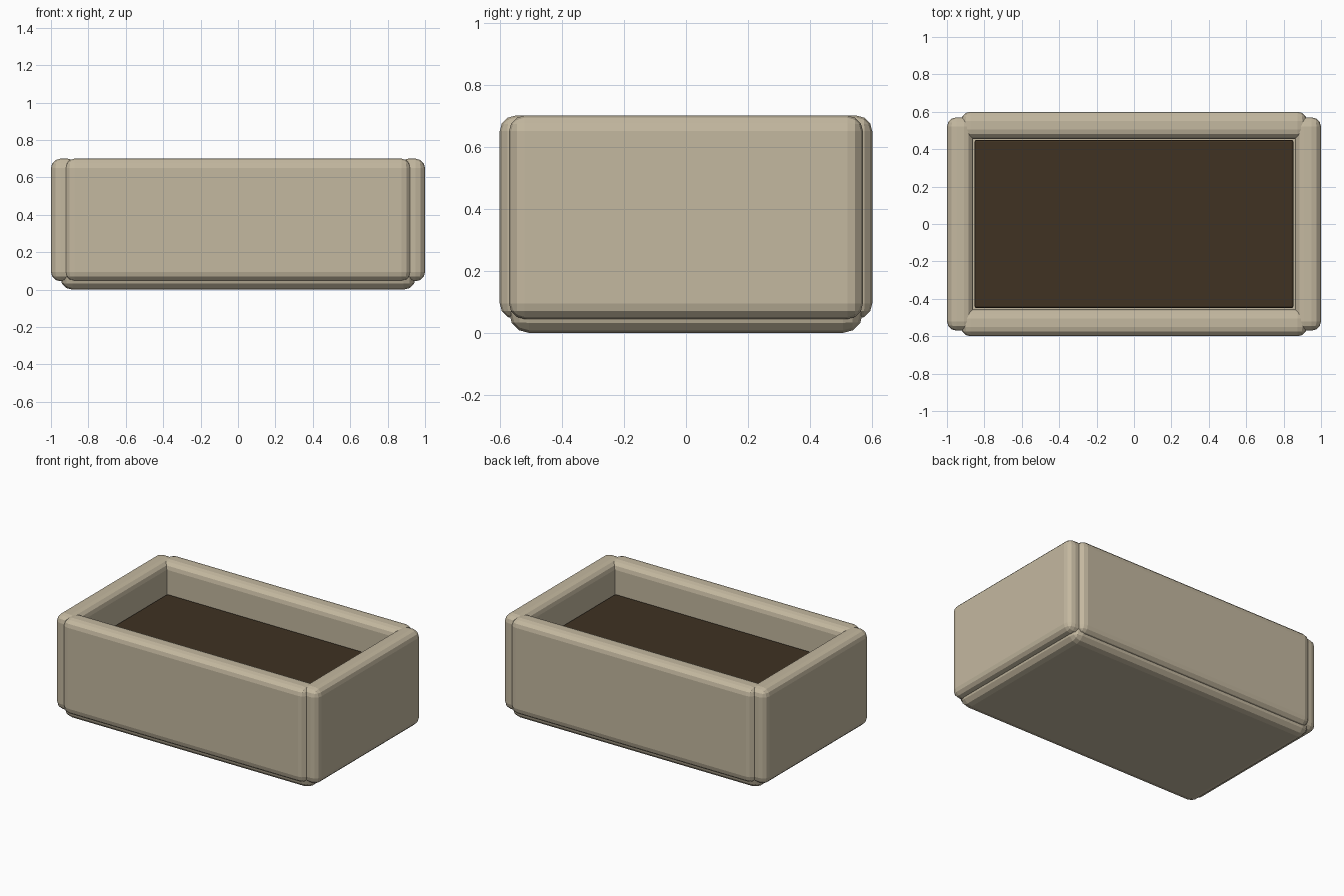
import bpy
import bmesh

cube = bpy.data.objects.get("Cube")
if cube:
    bpy.data.objects.remove(cube, do_unlink=True)


def make_material(name, colour):
    mat = bpy.data.materials.new(name)
    mat.use_nodes = True
    mat.diffuse_color = (*colour, 1)
    mat.node_tree.nodes["Principled BSDF"].inputs["Base Color"].default_value = (*colour, 1)
    return mat


def rounded_box(name, low, high, radius, segments, mat):
    """Box between two corners with rounded edges and flat facets."""
    bm = bmesh.new()
    bmesh.ops.create_cube(bm, size=1)
    for v in bm.verts:
        v.co = [h if c > 0 else l for c, l, h in zip(v.co, low, high)]
    bmesh.ops.bevel(bm, geom=bm.edges[:], offset=radius, segments=segments,
                    profile=0.5, affect='EDGES', clamp_overlap=True)
    mesh = bpy.data.meshes.new(name)
    bm.to_mesh(mesh)
    bm.free()
    mesh.materials.append(mat)
    obj = bpy.data.objects.new(name, mesh)
    bpy.context.collection.objects.link(obj)
    return obj


stone = make_material("pale stone", (0.55, 0.48, 0.35))
earth = make_material("dark soil", (0.05, 0.032, 0.016))

BOTTOM, TOP = 0.045, 0.70

# Base slab
rounded_box("base", (-0.95, -0.57, 0), (0.95, 0.57, 0.14), 0.065, 3, stone)

# Long walls at front and back
for name, y0, y1 in (("front_wall", -0.60, -0.455), ("back_wall", 0.455, 0.60)):
    rounded_box(name, (-0.925, y0, BOTTOM), (0.925, y1, TOP), 0.05, 3, stone)

# Short walls at the ends
for name, x0, x1 in (("right_wall", -1.0, -0.86), ("left_wall", 0.86, 1.0)):
    rounded_box(name, (x0, -0.57, BOTTOM), (x1, 0.57, TOP), 0.05, 3, stone)

# Soil filling
rounded_box("soil", (-0.853, -0.45, 0.10), (0.853, 0.45, 0.49), 0.012, 2, earth)
